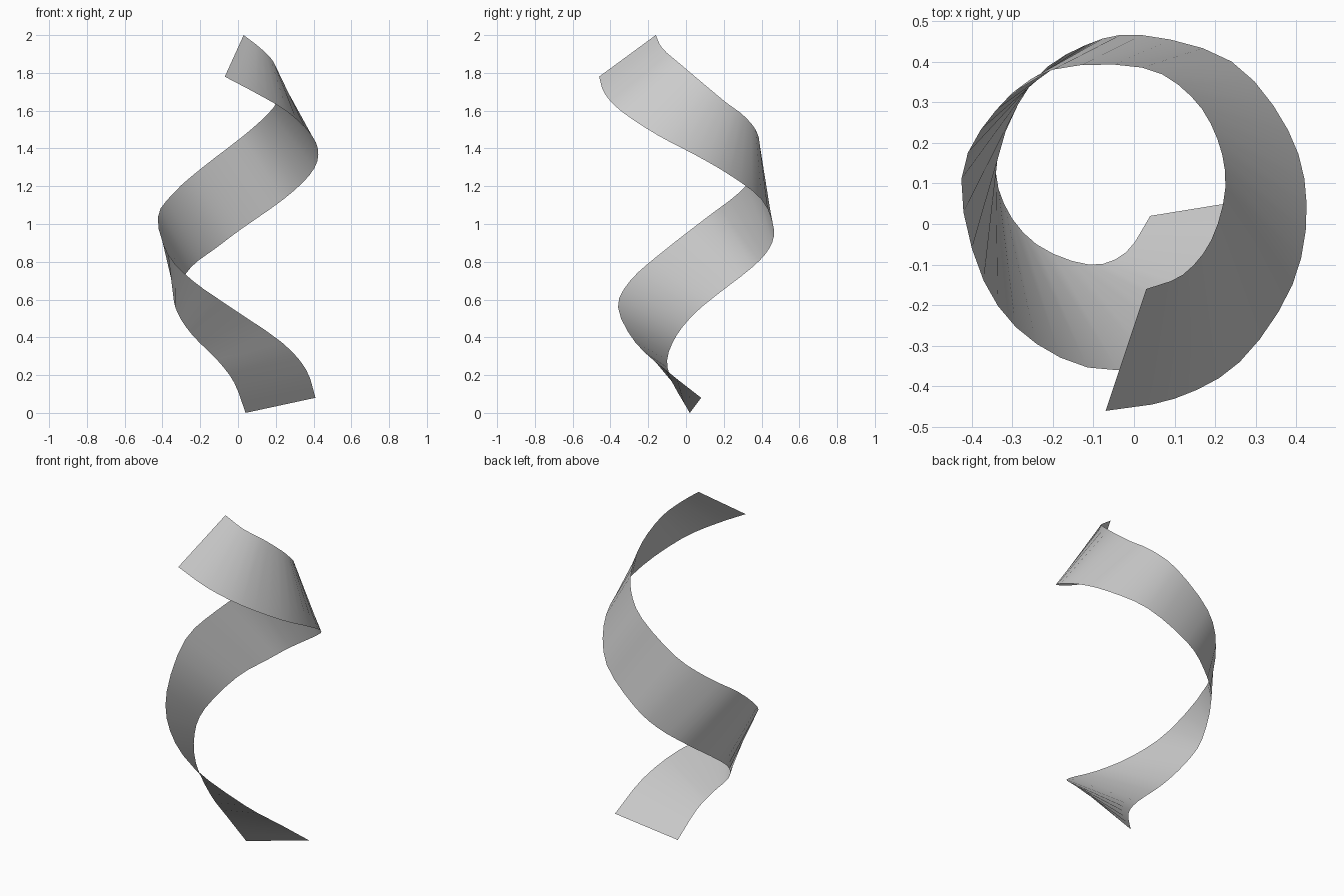
import bpy
import bmesh
from mathutils import Vector

STEPS = 3  # ribbon segments between neighbouring rungs

# Rungs of the twisting ribbon, from the foot to the top:
# each pairs a point on the lower edge with one on the upper edge
rungs = [
    ((.04, .02, 0), (.41, .08, .08)),
    ((-.02, -.07, .16), (.36, -.11, .23)),
    ((-.11, -.1, .28), (.23, -.27, .375)),
    ((-.24, -.05, .41), (-.04, -.36, .56)),
    ((-.32, .05, .53), (-.24, -.295, .7)),
    ((-.335, .17, .63), (-.37, -.14, .84)),
    ((-.25, .35, .77), (-.425, .11, 1.035)),
    ((-.12, .44, .87), (-.34, .28, 1.165)),
    ((.02, .465, .975), (-.2, .38, 1.29)),
    ((.24, .4, 1.13), (.02, .385, 1.46)),
    ((.38, .23, 1.26), (.14, .315, 1.565)),
    ((.425, .05, 1.365), (.205, .21, 1.645)),
    ((.39, -.15, 1.47), (.225, .09, 1.745)),
    ((.26, -.34, 1.595), (.19, -.04, 1.855)),
    ((.1, -.43, 1.69), (.12, -.125, 1.93)),
    ((-.07, -.46, 1.78), (.03, -.16, 2)),
]


def smooth_track(points, steps):
    """Pass a smooth curve through the points and return its samples."""
    pts = [Vector(p) for p in points]
    first = pts[0] * 2 - pts[1]
    last = pts[-1] * 2 - pts[-2]
    pts = [first] + pts + [last]
    samples = []
    for a, b, c, d in zip(pts, pts[1:], pts[2:], pts[3:]):
        for i in range(steps):
            t = i / steps
            samples.append(b + (c - a) * (t / 2)
                           + (a * 2 - b * 5 + c * 4 - d) * (t * t / 2)
                           + (b * 3 - a - c * 3 + d) * (t ** 3 / 2))
    samples.append(pts[-2])
    return samples


def make_material(name, colour):
    material = bpy.data.materials.new(name)
    material.use_nodes = True
    material.diffuse_color = colour
    shader = material.node_tree.nodes["Principled BSDF"]
    shader.inputs["Base Color"].default_value = colour
    return material


# Remove the default cube
cube = bpy.data.objects.get("Cube")
if cube:
    bpy.data.objects.remove(cube, do_unlink=True)

# Spiral ribbon: a thin open strip bridging the two edge curves
lower_edge, upper_edge = (smooth_track(track, STEPS) for track in zip(*rungs))
bm = bmesh.new()
low = [bm.verts.new(p) for p in lower_edge]
high = [bm.verts.new(p) for p in upper_edge]
for i in range(len(low) - 1):
    bm.faces.new((low[i], high[i], high[i + 1], low[i + 1]))

mesh = bpy.data.meshes.new("spiral_ribbon")
bm.to_mesh(mesh)
bm.free()
mesh.materials.append(make_material("light grey", (.6, .6, .6, 1)))
ribbon = bpy.data.objects.new("spiral_ribbon", mesh)
bpy.context.collection.objects.link(ribbon)

# Soft shading along the strip
bpy.ops.object.select_all(action="DESELECT")
ribbon.select_set(True)
bpy.context.view_layer.objects.active = ribbon
bpy.ops.object.shade_smooth_by_angle()
